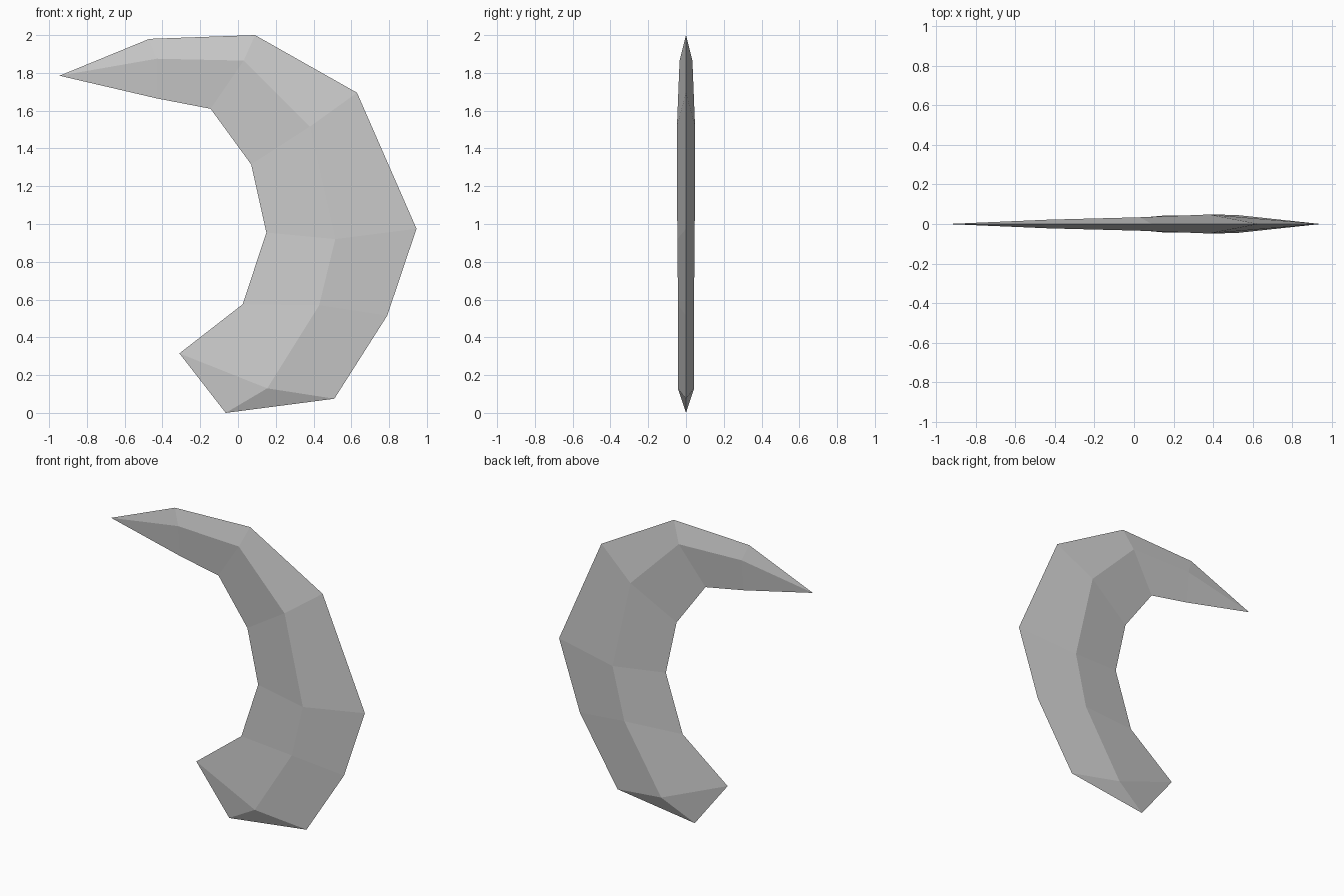
import bpy
import bmesh

cube = bpy.data.objects.get("Cube")
if cube:
    bpy.data.objects.remove(cube, do_unlink=True)

# One plain grey for the whole blade
grey = bpy.data.materials.new("light_grey")
grey.use_nodes = True
colour = (0.6, 0.6, 0.6, 1)
grey.diffuse_color = colour
grey.node_tree.nodes["Principled BSDF"].inputs["Base Color"].default_value = colour

# Cross-sections along the curve: inner edge, ridge, outer edge (x, z), ridge half thickness
tip = (-0.945, 1.785)
heel = (-0.065, 0.0)
sections = [
    ((-0.43, 1.665), (-0.43, 1.875), (-0.47, 1.98), 0.022),
    ((-0.145, 1.61), (0.03, 1.865), (0.09, 2.0), 0.034),
    ((0.07, 1.315), (0.38, 1.515), (0.63, 1.695), 0.048),
    ((0.15, 0.955), (0.515, 0.92), (0.945, 0.975), 0.046),
    ((0.025, 0.575), (0.43, 0.57), (0.79, 0.515), 0.042),
    ((-0.31, 0.315), (0.155, 0.13), (0.51, 0.075), 0.043),
]

bm = bmesh.new()


def vert(point, depth=0.0):
    return bm.verts.new((point[0], -depth, point[1]))


# Front half: the ends close to a single point
rows = [[vert(tip)] * 3]
for inner, ridge, outer, depth in sections:
    rows.append([vert(inner), vert(ridge, depth), vert(outer)])
rows.append([vert(heel)] * 3)

for a, b in zip(rows, rows[1:]):
    for k in range(2):
        corners = (a[k], b[k], b[k + 1], a[k + 1])
        bm.faces.new(list(dict.fromkeys(corners)))

mesh = bpy.data.meshes.new("crescent_blade")
bm.to_mesh(mesh)
bm.free()
mesh.materials.append(grey)
blade = bpy.data.objects.new("crescent_blade", mesh)
bpy.context.collection.objects.link(blade)

# Back half mirrors the front
mirror = blade.modifiers.new("back_half", 'MIRROR')
mirror.use_axis = (False, True, False)
mirror.use_clip = True
